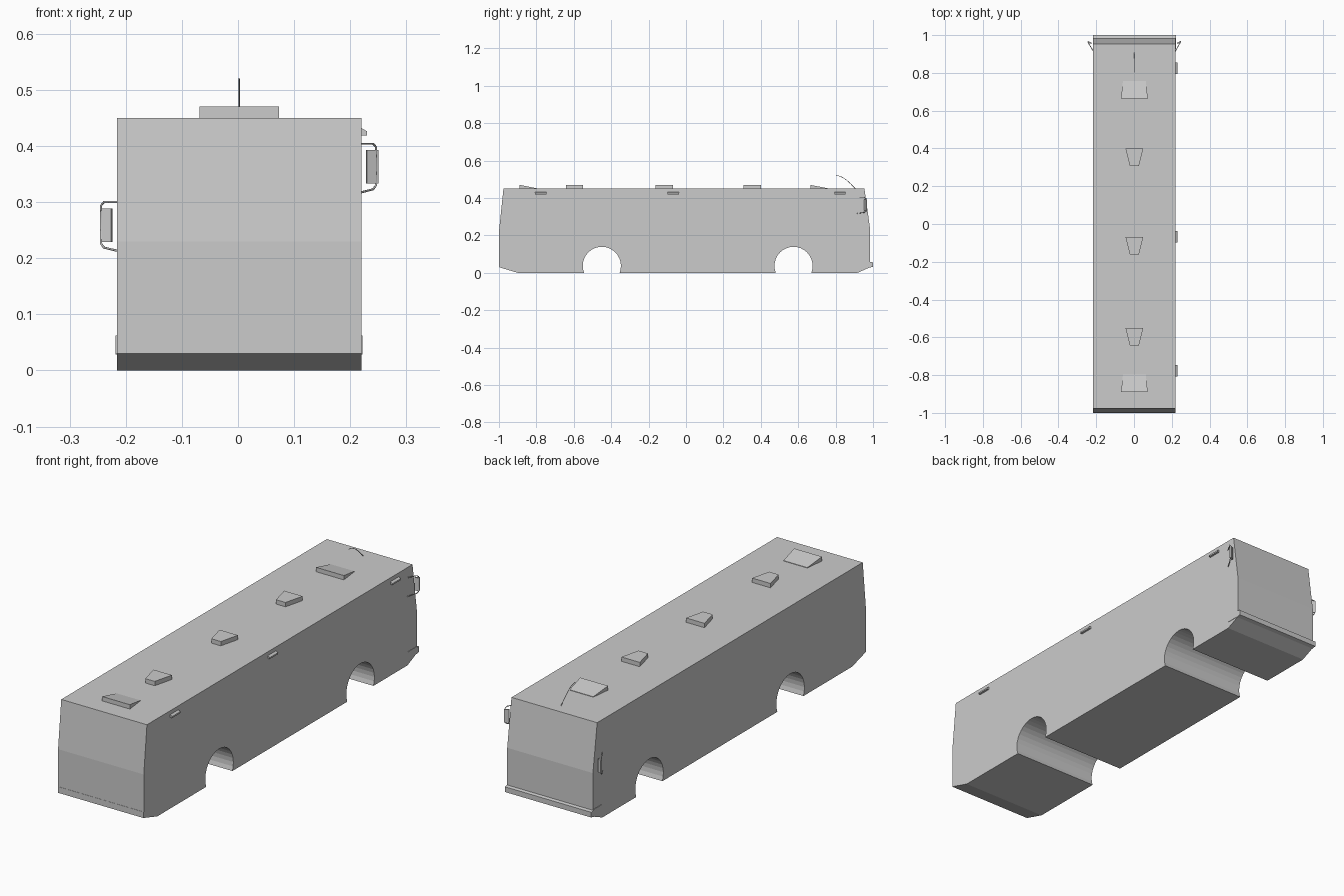
import bpy, bmesh, math
from mathutils import Vector

cube = bpy.data.objects.get("Cube")
if cube:
    bpy.data.objects.remove(cube, do_unlink=True)

grey = bpy.data.materials.new("plain grey")
grey.use_nodes = True
COLOUR = (0.6, 0.6, 0.6, 1)
grey.diffuse_color = COLOUR
grey.node_tree.nodes["Principled BSDF"].inputs["Base Color"].default_value = COLOUR

RIGHT, LEFT, MID = -0.216, 0.22, 0.002
ROOF = 0.45


def extrude(name, ring, offset):
    """Solid made from a planar ring of points pushed along an offset."""
    bm = bmesh.new()
    face = bm.faces.new([bm.verts.new(p) for p in ring])
    made = bmesh.ops.extrude_face_region(bm, geom=[face])["geom"]
    moved = [v for v in made if isinstance(v, bmesh.types.BMVert)]
    bmesh.ops.translate(bm, verts=moved, vec=offset)
    bmesh.ops.recalc_face_normals(bm, faces=bm.faces)
    mesh = bpy.data.meshes.new(name)
    bm.to_mesh(mesh)
    bm.free()
    mesh.materials.append(grey)
    obj = bpy.data.objects.new(name, mesh)
    bpy.context.collection.objects.link(obj)
    return obj


def side_profile(name, points, x0, x1):
    return extrude(name, [(x0, y, z) for y, z in points], (x1 - x0, 0, 0))


def tube(name, points, radius):
    curve = bpy.data.curves.new(name, "CURVE")
    curve.dimensions = "3D"
    curve.bevel_depth = radius
    curve.bevel_resolution = 1
    curve.use_fill_caps = True
    spline = curve.splines.new("POLY")
    spline.points.add(len(points) - 1)
    for sp, p in zip(spline.points, points):
        sp.co = (*p, 1)
    curve.materials.append(grey)
    obj = bpy.data.objects.new(name, curve)
    bpy.context.collection.objects.link(obj)


def arch(centre, radius=0.102, height=0.037, steps=20):
    """Wheel cut-out from its -y foot over to its +y foot."""
    a = math.asin(height / radius)
    return [(centre - radius * math.cos(t), height + radius * math.sin(t))
            for t in (-a + (math.pi + 2 * a) * i / steps for i in range(steps + 1))]


# Body shell with the wheel arches running through it
body = [(-0.976, ROOF), (-0.999, 0.23), (-0.999, 0.03), (-0.9, 0)]
body += arch(-0.45) + arch(0.575)
body += [(0.917, 0), (0.985, 0.03), (0.985, 0.23), (0.954, ROOF)]
side_profile("body", body, RIGHT, LEFT)

# Bumpers: a thin band at one end, a wrapped bar at the other
side_profile("end_band", [(-1, 0.03), (-1, 0.058), (-0.99, 0.058), (-0.99, 0.03)], RIGHT, LEFT)
bar = [(0.98, 0.028), (1, 0.032), (1, 0.056), (0.98, 0.06)]
side_profile("bumper", bar, RIGHT - 0.002, LEFT + 0.002)
wrap = [(0.92, 0.03), (0.985, 0.03), (0.985, 0.062), (0.92, 0.062)]
side_profile("bumper_wrap_left", wrap, LEFT - 0.004, LEFT + 0.002)
side_profile("bumper_wrap_right", wrap, RIGHT - 0.002, RIGHT + 0.004)

# Small tapered roof hatches
for i, y in enumerate((-0.642, -0.162, 0.308)):
    ring = [(MID - 0.024, y, ROOF), (MID + 0.024, y, ROOF),
            (MID + 0.047, y + 0.092, ROOF), (MID - 0.047, y + 0.092, ROOF)]
    extrude(f"roof_hatch_{i + 1}", ring, (0, 0, 0.02))

# Large wedge vents, tall at the -y edge and narrowing towards +y
for i, y in enumerate((-0.89, 0.665)):
    vent = side_profile(f"roof_vent_{i + 1}",
                        [(y, ROOF), (y, ROOF + 0.02), (y + 0.092, ROOF + 0.002), (y + 0.092, ROOF)],
                        MID - 0.071, MID + 0.071)
    for v in vent.data.vertices:
        if v.co.y > y + 0.05:
            v.co.x = MID + (v.co.x - MID) * 0.85

# Marker lamps along the left side
for i, y in enumerate((-0.777, -0.068, 0.824)):
    ring = [(LEFT, y - 0.03, 0.432), (LEFT + 0.01, y - 0.03, 0.426),
            (LEFT + 0.01, y - 0.03, 0.419), (LEFT, y - 0.03, 0.419)]
    extrude(f"marker_lamp_{i + 1}", ring, (0, 0.06, 0))

# Mirrors on bent brackets, set at different heights
for side, wall, s, top, reach in (("left", LEFT, 1, 0.404, 0.026),
                                  ("right", RIGHT, -1, 0.3, 0.028)):
    tip = wall + s * reach
    path = [(wall - s * 0.002, 0.913, top), (tip - s * 0.005, 0.954, top),
            (tip, 0.962, top - 0.006), (tip, 0.962, top - 0.074),
            (tip - s * 0.005, 0.954, top - 0.081), (wall - s * 0.002, 0.913, top - 0.087)]
    tube(f"mirror_bracket_{side}", path, 0.002)
    inner, outer = Vector((wall + s * 0.01, 0.953, 0)), Vector((wall + s * 0.03, 0.962, 0))
    back = Vector((-s * 0.002, 0.007, 0))
    ring = [p + Vector((0, 0, top - 0.071)) for p in (inner, outer, outer + back, inner + back)]
    extrude(f"mirror_{side}", ring, (0, 0, 0.06))

# Swept-back aerial on the roof
aerial = [(0.002, 0.907 - 0.105 * t, ROOF - 0.002 + 0.072 * math.sin(t * math.pi / 2))
          for t in (i / 8 for i in range(9))]
tube("aerial", aerial, 0.0015)
